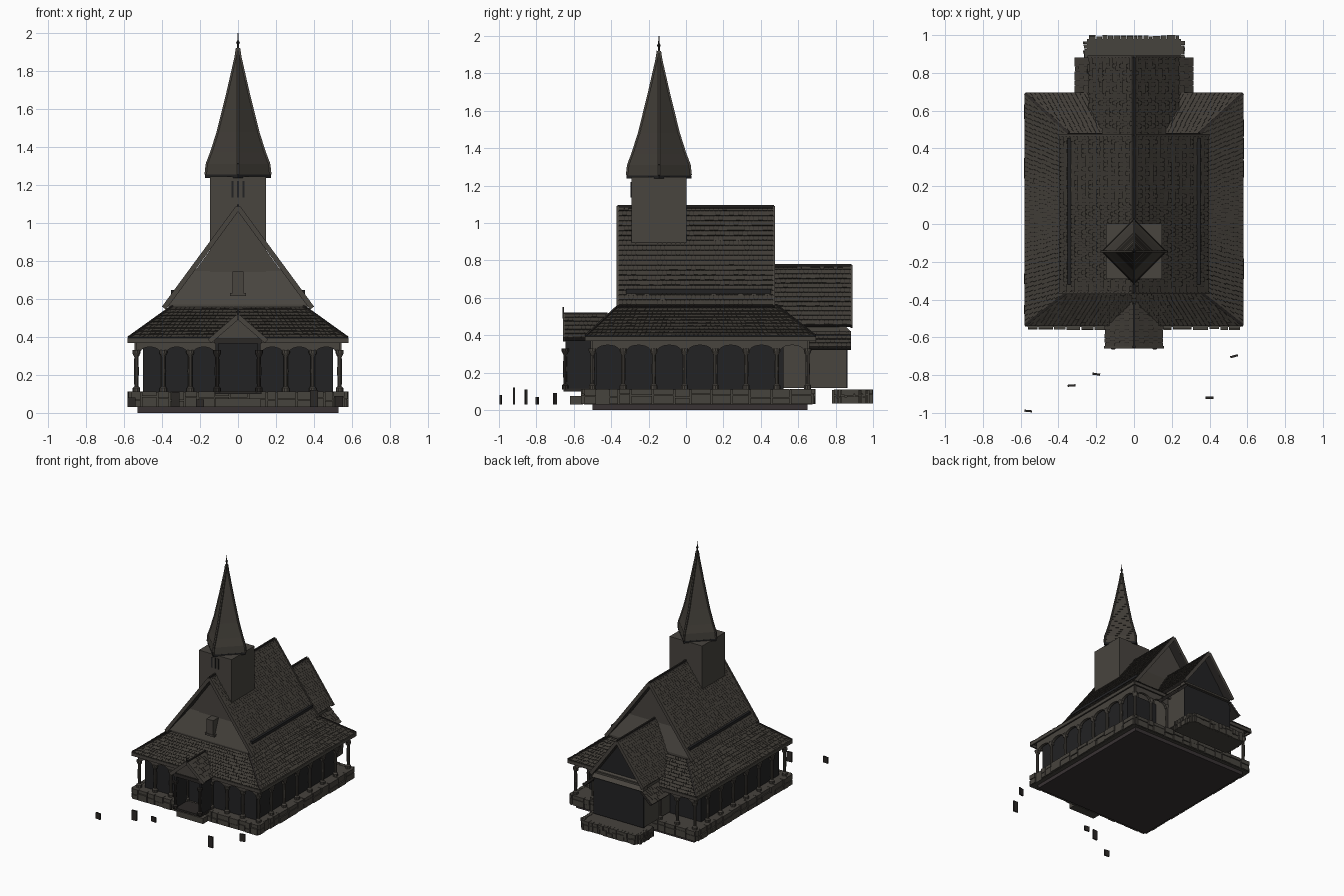
import bpy, math, random
from mathutils import Vector as V

random.seed(4)
cube = bpy.data.objects.get("Cube")
if cube:
    bpy.data.objects.remove(cube, do_unlink=True)


def material(name, r, g, b):
    m = bpy.data.materials.new(name)
    m.use_nodes = True
    m.diffuse_color = (r, g, b, 1)
    bsdf = next(n for n in m.node_tree.nodes if n.type == 'BSDF_PRINCIPLED')
    bsdf.inputs["Base Color"].default_value = (r, g, b, 1)
    bsdf.inputs["Roughness"].default_value = 0.9
    return m


WOOD = material("weathered wood", 0.065, 0.058, 0.049)
SHINGLE = material("roof shingle", 0.052, 0.046, 0.038)
DARK = material("tarred wall", 0.016, 0.016, 0.017)
TRIM = material("dark trim", 0.024, 0.021, 0.019)
STONE = material("foundation stone", 0.062, 0.056, 0.047)
PLINTH = material("plinth", 0.04, 0.032, 0.033)


def mesh(name, verts, faces, mat):
    me = bpy.data.meshes.new(name)
    me.from_pydata([tuple(v) for v in verts], [], faces)
    me.materials.append(mat)
    ob = bpy.data.objects.new(name, me)
    bpy.context.collection.objects.link(ob)
    return ob


def loft(name, lower, upper, mat):
    """Closed solid between two matching loops of points."""
    n = len(lower)
    faces = [tuple(reversed(range(n))), tuple(range(n, 2 * n))]
    faces += [(i, (i + 1) % n, n + (i + 1) % n, n + i) for i in range(n)]
    return mesh(name, list(lower) + list(upper), faces, mat)


def rect(x0, x1, y0, y1, z):
    return [V((x0, y0, z)), V((x1, y0, z)), V((x1, y1, z)), V((x0, y1, z))]


def box(name, x0, x1, y0, y1, z0, z1, mat):
    return loft(name, rect(x0, x1, y0, y1, z0), rect(x0, x1, y0, y1, z1), mat)


def gable(name, pts, y0, y1, mat):
    """Solid from an (x, z) outline, running along y."""
    return loft(name, [V((x, y1, z)) for x, z in pts], [V((x, y0, z)) for x, z in pts], mat)


def beam(name, p, q, w, mat, h=None):
    p, q, h = V(p), V(q), h or w
    d = (q - p).normalized()
    side = d.cross(V((0, 0, 1)) if abs(d.z) < 0.99 else V((0, 1, 0))).normalized() * w / 2
    up = side.cross(d).normalized() * h / 2
    ring = [side + up, up - side, -side - up, side - up]
    return loft(name, [p + r for r in ring], [q + r for r in ring], mat)


def slope(name, a, b, c, d, rows, width=0.024, slab=0.018):
    """Roof slope: dark slab covered with staggered wedge shingles."""
    a, b, c, d = map(V, (a, b, c, d))
    n = (b - a).cross(d - a).normalized()
    loft(name + "_deck", [p - n * slab for p in (a, b, c, d)], [a, b, c, d], TRIM)
    verts, faces = [], []
    for i in range(rows):
        t0, t1 = i / rows, (i + 1) / rows
        count = max(1, round((a.lerp(d, t0) - b.lerp(c, t0)).length / width))
        cuts = [0] + [(k + 0.5 * (i % 2)) / count for k in range(1, count)] + [1]
        for s0, s1 in zip(cuts, cuts[1:]):
            gap = (s1 - s0) * 0.04
            at = lambda s, t: a.lerp(b, s).lerp(d.lerp(c, s), t)
            lift = n * random.uniform(0.005, 0.008)
            l0, r0 = at(s0 + gap, t0), at(s1 - gap, t0)
            l1, r1 = at(s0 + gap, t1), at(s1 - gap, t1)
            o = len(verts)
            verts += [l0, r0, l0 + lift, r0 + lift, l1 + n * 0.001, r1 + n * 0.001]
            faces += [(o, o + 1, o + 3, o + 2), (o + 2, o + 3, o + 5, o + 4),
                      (o, o + 2, o + 4), (o + 1, o + 5, o + 3)]
    mesh(name + "_shingles", verts, faces, SHINGLE)


def gable_roof(name, xe, ze, zr, y0, y1, rows):
    slope(name + "_left", (xe, y0, ze), (xe, y1, ze), (0, y1, zr), (0, y0, zr), rows)
    slope(name + "_right", (-xe, y1, ze), (-xe, y0, ze), (0, y0, zr), (0, y1, zr), rows)
    beam(name + "_ridge", (0, y0, zr), (0, y1, zr), 0.012, TRIM)
    for y in (y0, y1):
        for s in (-1, 1):
            beam(name + "_verge", (s * xe, y, ze - 0.008), (0, y, zr - 0.008), 0.012, WOOD, 0.026)


def lathe(name, profile, sides, x, y, mat, turn=0.0):
    verts, faces = [], []
    for r, z in profile:
        for k in range(sides):
            t = math.tau * k / sides + turn
            verts.append((x + r * math.cos(t), y + r * math.sin(t), z))
    for j in range(len(profile) - 1):
        for k in range(sides):
            p, q = j * sides + k, j * sides + (k + 1) % sides
            faces.append((p, q, q + sides, p + sides))
    faces += [tuple(reversed(range(sides))), tuple(range(len(verts) - sides, len(verts)))]
    return mesh(name, verts, faces, mat)


COLUMN = [(0.02, 0.11), (0.02, 0.13), (0.011, 0.14), (0.013, 0.22), (0.011, 0.295),
          (0.021, 0.315), (0.021, 0.33)]


def arcade(name, p, q, bays):
    """Columns with a row of rounded arches from p to q."""
    p, q = V((*p, 0)), V((*q, 0))
    side = (q - p).normalized().cross(V((0, 0, 1))) * 0.011
    step, half = (q - p) / bays, 0.4
    for i in range(bays + 1):
        c = p + step * i
        lathe(name + "_column", COLUMN, 10, c.x, c.y, WOOD)
    line = []
    for i in range(bays):
        line.append((i, 0.30))
        for k in range(11):
            t = math.pi * (1 - k / 10)
            line.append((i + 0.5 + half * math.cos(t), 0.30 + 0.047 * math.sin(t) ** 0.7
                         if 0 < k < 10 else 0.30))
    line.append((bays, 0.30))
    for (u0, z0), (u1, z1) in zip(line, line[1:]):
        quad = [p + step * u + V((0, 0, z)) for u, z in
                ((u0, z0), (u1, z1), (u1, 0.4), (u0, 0.4))]
        loft(name + "_arch", [v - side for v in quad], [v + side for v in quad], WOOD)


# Foundation: plinth, floor and irregular stone blocks
box("plinth", -0.53, 0.53, -0.5, 0.65, 0, 0.04, PLINTH)
box("foundation", -0.565, 0.565, -0.545, 0.675, 0.03, 0.11, STONE)
box("chancel_foundation", -0.25, 0.25, 0.78, 0.98, 0.035, 0.108, STONE)


def stones(name, p, q, z0, z1):
    p, q, t = V((*p, 0)), V((*q, 0)), 0
    while t < 0.98:
        e = min(1, t + random.uniform(0.04, 0.1))
        a, b = p.lerp(q, t + 0.003), p.lerp(q, e - 0.003)
        m = random.uniform(0.4, 0.7) * (z1 - z0) + z0
        for lo, hi in ((z0, m - 0.002), (m + 0.002, z1)):
            r = random.uniform(0.012, 0.02)
            box(name, min(a.x, b.x) - r * (a.x == b.x), max(a.x, b.x) + r * (a.x == b.x),
                min(a.y, b.y) - r * (a.y == b.y), max(a.y, b.y) + r * (a.y == b.y), lo, hi, STONE)
        t = e


for s in (-1, 1):
    stones("side_stone", (s * 0.562, -0.545), (s * 0.562, 0.675), 0.032, 0.112)
    stones("chancel_side_stone", (s * 0.25, 0.79), (s * 0.25, 0.97), 0.035, 0.11)
stones("front_stone", (-0.565, -0.542), (0.565, -0.542), 0.032, 0.112)
stones("back_stone", (-0.565, 0.672), (0.565, 0.672), 0.032, 0.112)
stones("chancel_back_stone", (-0.24, 0.98), (0.24, 0.98), 0.035, 0.11)
box("front_step", -0.12, 0.12, -0.62, -0.55, 0.03, 0.075, STONE)

# Gallery: dark inner wall, arcades and the hipped lower roof
box("gallery_wall", -0.5, 0.5, -0.48, 0.52, 0.11, 0.4, DARK)
for s in (-1, 1):
    arcade("side_arcade", (s * 0.535, -0.5), (s * 0.535, 0.65), 7)
    arcade("front_arcade", (s * 0.535, -0.5), (s * 0.11, -0.5), 3)
    arcade("back_arcade", (s * 0.535, 0.65), (s * 0.22, 0.65), 2)
outer = rect(-0.575, 0.575, -0.535, 0.69, 0.395)
inner = rect(-0.345, 0.345, -0.355, 0.48, 0.56)
for i, side in enumerate(("front", "left", "back", "right")):
    j = (i + 1) % 4
    slope("lower_roof_" + side, outer[i], outer[j], inner[j], inner[i], 10)
    beam("lower_roof_hip", outer[i], inner[i], 0.014, TRIM)
    beam("lower_roof_fascia", outer[i] - V((0, 0, .014)), outer[j] - V((0, 0, .014)), .012, WOOD, .026)

# Nave: wall strip, steep roof, recessed gables with pent roofs
box("nave_wall", -0.34, 0.34, -0.35, 0.46, 0.4, 0.575, WOOD)
gable_roof("nave_roof", 0.39, 0.56, 1.09, -0.365, 0.47, 20)
for s in (-1, 1):
    beam("nave_snow_rail", (s * 0.342, -0.32, 0.635), (s * 0.342, 0.455, 0.635), 0.022, DARK)
gable("nave_gable", [(-0.355, 0.57), (0.355, 0.57), (0, 1.06)], -0.29, 0.4, WOOD)
for edge, top in ((-0.36, -0.285), (0.465, 0.395)):
    low = [V((-0.365, edge, 0.57)), V((0.365, edge, 0.57))]
    high = [V((0.23, top, 0.76)), V((-0.23, top, 0.76))]
    loft("nave_pent_roof", [v - V((0, 0, 0.015)) for v in low + high], low + high, WOOD)
box("gable_window", -0.03, 0.03, -0.362, -0.29, 0.63, 0.745, WOOD)
box("gable_window_sill", -0.042, 0.042, -0.366, -0.29, 0.615, 0.63, WOOD)

# Tower and four-sided flared spire set on its corner
ty = -0.145
box("tower", -0.147, 0.147, -0.292, 0.002, 0.56, 1.245, WOOD)
for x in (-0.028, 0, 0.028):
    box("tower_slit", x - 0.005, x + 0.005, -0.296, -0.29, 1.135, 1.22, DARK)
lathe("spire_soffit", [(0.174, 1.238), (0.174, 1.255)], 4, 0, ty, DARK)
curve = [(0.171, 1.255), (0.165, 1.31), (0.142, 1.37), (0.107, 1.48), (0.055, 1.69),
         (0.014, 1.87), (0.006, 1.92)]
steps = []
for (r0, z0), (r1, z1) in zip(curve, curve[1:]):
    n = max(2, round((z1 - z0) / 0.024))
    for k in range(n):
        u, w = k / n, (k + 1) / n
        steps += [(r0 + (r1 - r0) * u + 0.002, z0 + (z1 - z0) * u),
                  (r0 + (r1 - r0) * w - 0.001, z0 + (z1 - z0) * w)]
lathe("spire", steps, 4, 0, ty, SHINGLE)
for k in range(4):
    c, s = round(math.cos(k * math.pi / 2)), round(math.sin(k * math.pi / 2))
    for (r0, z0), (r1, z1) in zip(curve, curve[1:]):
        beam("spire_rib", (c * r0, ty + s * r0, z0), (c * r1, ty + s * r1, z1), 0.011, WOOD)
lathe("finial", [(0.007, 1.9), (0.005, 1.94), (0.01, 1.95), (0.004, 1.96), (0.002, 2.0)], 8, 0, ty, TRIM)

# Porch
for s in (-1, 1):
    box("porch_side", s * 0.11 - 0.008, s * 0.11 + 0.008, -0.645, -0.48, 0.11, 0.4, DARK)
    lathe("porch_column", COLUMN, 10, s * 0.11, -0.645, TRIM)
box("porch_floor", -0.125, 0.125, -0.655, -0.5, 0.1, 0.115, TRIM)
box("porch_lintel", -0.125, 0.125, -0.65, -0.63, 0.365, 0.392, TRIM)
gable("porch_gable", [(-0.125, 0.385), (0.125, 0.385), (0, 0.505)], -0.64, -0.45, WOOD)
gable_roof("porch_roof", 0.15, 0.385, 0.515, -0.652, -0.42, 6)
beam("porch_finial", (0, -0.655, 0.49), (0, -0.655, 0.55), 0.008, TRIM)

# Chancel
box("chancel_wall", -0.22, 0.22, 0.5, 0.855, 0.118, 0.46, WOOD)
box("chancel_back_wall", -0.225, 0.225, 0.855, 0.864, 0.118, 0.42, DARK)
gable("chancel_gable", [(-0.215, 0.45), (0.215, 0.45), (0, 0.755)], 0.5, 0.82, WOOD)
gable("chancel_gable_panel", [(-0.21, 0.455), (0.21, 0.455), (0, 0.75)], 0.82, 0.828, DARK)
gable_roof("chancel_roof", 0.235, 0.455, 0.775, 0.3, 0.885, 13)
loft("chancel_pent_roof", rect(-0.23, 0.23, 0.82, 0.882, 0.42),
     rect(-0.22, 0.22, 0.82, 0.825, 0.475), WOOD)
slope("chancel_skirt_left", (0.31, 0.66, 0.335), (0.31, 0.882, 0.335),
      (0.22, 0.882, 0.42), (0.22, 0.66, 0.42), 4)
slope("chancel_skirt_right", (-0.31, 0.882, 0.335), (-0.31, 0.66, 0.335),
      (-0.22, 0.66, 0.42), (-0.22, 0.882, 0.42), 4)

# Grave markers in the yard
for x, y, top, tilt in ((0.4, -0.92, 0.12, 0), (0.53, -0.7, 0.09, 0.25), (-0.2, -0.795, 0.07, -0.15),
                        (-0.33, -0.855, 0.11, 0.08), (-0.56, -0.99, 0.08, -0.1)):
    dx, dy = 0.021 * math.cos(tilt), 0.021 * math.sin(tilt)
    beam("grave_marker", (x - dx, y - dy, (top + 0.03) / 2), (x + dx, y + dy, (top + 0.03) / 2),
         0.011, TRIM, top - 0.03)
